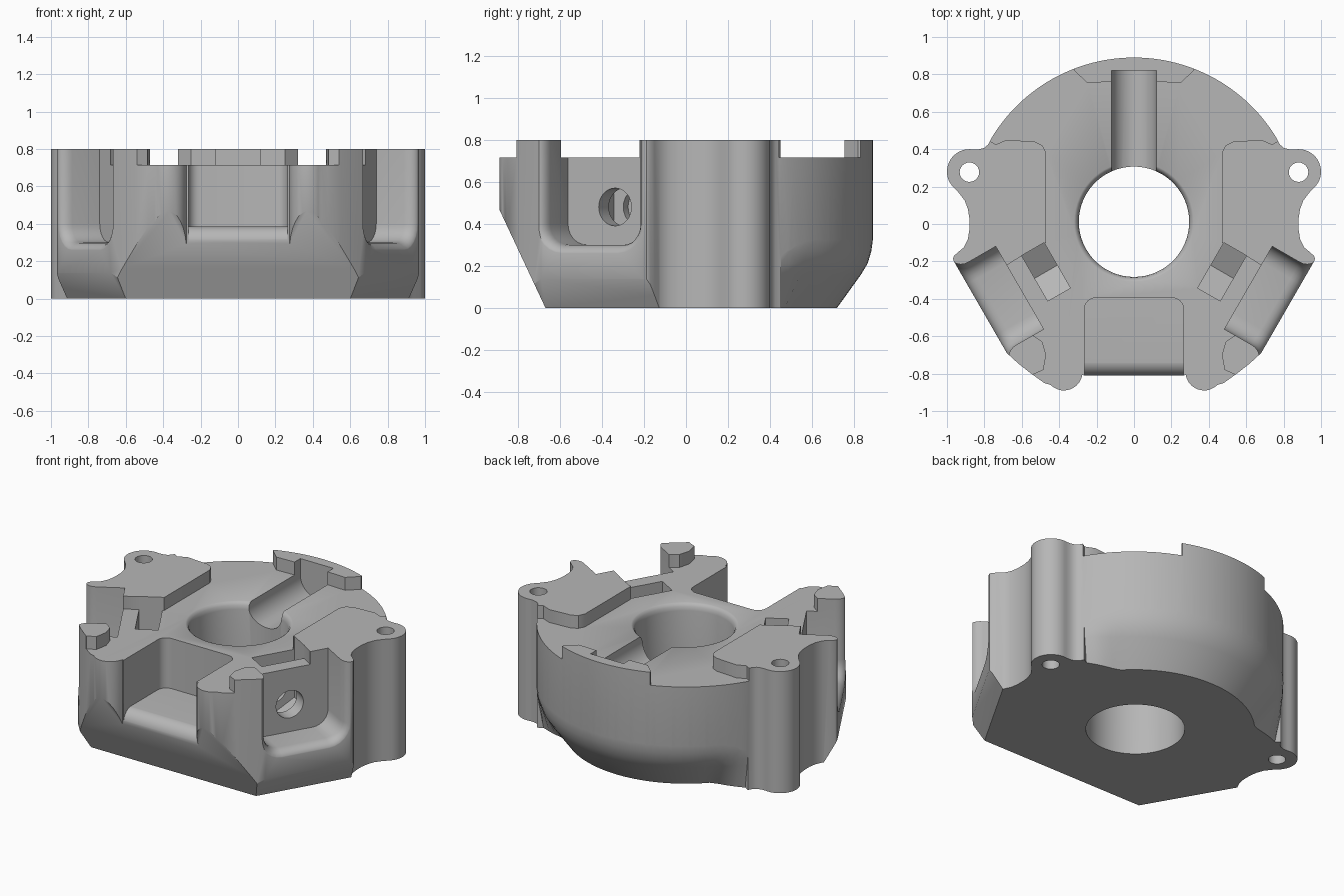
import bpy, bmesh
from math import sin, cos, radians, pi
from mathutils import Vector

cube = bpy.data.objects.get("Cube")
if cube:
    bpy.data.objects.remove(cube, do_unlink=True)

grey = bpy.data.materials.new("plain grey")
grey.use_nodes = True
grey.diffuse_color = (0.47, 0.47, 0.47, 1)
grey.node_tree.nodes["Principled BSDF"].inputs["Base Color"].default_value = grey.diffuse_color


def loft(name, loops):
    """Closed solid through a list of equal-length point loops."""
    bm = bmesh.new()
    rings = [[bm.verts.new(p) for p in loop] for loop in loops]
    for a, b in zip(rings, rings[1:]):
        for i in range(len(a)):
            j = (i + 1) % len(a)
            bm.faces.new((a[i], a[j], b[j], b[i]))
    bm.faces.new(rings[0])
    bm.faces.new(rings[-1])
    bmesh.ops.recalc_face_normals(bm, faces=bm.faces)
    mesh = bpy.data.meshes.new(name)
    bm.to_mesh(mesh)
    bm.free()
    obj = bpy.data.objects.new(name, mesh)
    bpy.context.scene.collection.objects.link(obj)
    return obj


def arc(cx, cy, r, start, end, n):
    angles = [radians(start + (end - start) * i / n) for i in range(n + 1)]
    return [(cx + r * cos(a), cy + r * sin(a)) for a in angles]


def mirrored(half):
    return half + [(-x, y) for x, y in reversed(half) if x > 0]


def upright(name, outline, z0, z1):
    return loft(name, [[(x, y, z) for x, y in outline] for z in (z0, z1)])


def sideways(name, profile, half_width):
    return loft(name, [[(x, y, z) for y, z in profile] for x in (-half_width, half_width)])


def slanted(side, n, t, z):
    """Point in the frame of a slanted side face: n outward, t along it."""
    c, s = cos(pi / 6), sin(pi / 6)
    return Vector((side * (c * n + s * t), -s * n + c * t, z))


cutters = []


def cut(obj):
    obj.hide_render = True
    cutters.append(obj)


# Body outline: round back, ears, necks, slanted sides and front lobes
half = arc(0, 0, 0.89, 90, 31, 28)
half += [(0.78, 0.425), (0.80, 0.407), (0.83, 0.399)]
half += arc(0.88, 0.28, 0.12, 100, -38, 16)
half += [(0.935, 0.165), (0.905, 0.125), (0.888, 0.08), (0.88, 0.03), (0.88, -0.03),
         (0.888, -0.08), (0.91, -0.125), (0.94, -0.15), (0.962, -0.17), (0.968, -0.187),
         (0.96, -0.205), (0.68, -0.69), (0.62, -0.745), (0.55, -0.80), (0.48, -0.85)]
half += arc(0.375, -0.79, 0.1, -45, -170, 10) + [(0.265, -0.79)]
half += [(0, -0.81)]
half[-2] = (0.265, -0.81)
body = upright("body", mirrored(half), 0, 0.8)

# Lowered top face, leaving the pads, posts and back tab standing
low = [(0, 0.82), (0.12, 0.82), (0.12, 0.76), (0.25, 0.755), (0.32, 0.82), (0.32, 1.1),
       (0.9, 1.1), (0.9, 0.45), (0.78, 0.45), (0.74, 0.425), (0.68, 0.45), (0.53, 0.44),
       (0.49, 0.42), (0.47, 0.38), (0.47, -0.1), (0.60, -0.17), (0.68, -0.22), (0.70, -0.26),
       (0.56, -0.57), (0.54, -0.595), (0.49, -0.63), (0.47, -0.70), (0.485, -0.78),
       (0.54, -0.805), (0.6, -1.1), (0, -1.1)]
cut(upright("low_top_cutter", mirrored(low), 0.715, 1))

# Sloped underside at the front
cut(sideways("front_slope_cutter", [(-0.623, -0.1), (-0.951, 0.6), (-1.3, 0.6), (-1.3, -0.1)], 1.2))

# Rounded cone under the back, fading out at the ears
loops = []
for i in range(37):
    deg = 30.5 + 119 * i / 36
    fade = min(1, 0.25 + min(deg - 30.5, 149.5 - deg) / 16)
    a = radians(deg)
    profile = [(0.65, -0.1), (0.72, 0), (0.835, 0.16), (0.865, 0.21), (0.883, 0.27), (0.895, 0.36)]
    profile = [(0.895 - (0.895 - r) * fade, z) for r, z in profile] + [(1.2, 0.36), (1.2, -0.1)]
    loops.append([(r * cos(a), r * sin(a), z) for r, z in profile])
cut(loft("back_cone_cutter", loops))

# Centre bore with a softened rim
rim = [(-0.1, 0.295), (0.67, 0.295), (0.695, 0.3), (0.71, 0.311), (0.718, 0.326), (1, 0.326)]
cut(loft("bore_cutter", [[(x, y, z) for x, y in arc(0, 0.012, r, 0, 354, 59)] for z, r in rim]))

# Rounded groove from the bore to the back
groove = [(0.12, 0.9)] + arc(0, 0.69, 0.12, 0, -180, 16) + [(-0.12, 0.9)]
cut(loft("groove_cutter", [[(x, y, z) for x, z in groove] for y in (0.1, 0.82)]))

# Front pocket and its rounded lip
pocket = [(0, -0.395)] + arc(0.205, -0.455, 0.06, 90, 0, 6) + [(0.265, -1.1), (0, -1.1)]
cut(upright("pocket_cutter", mirrored(pocket), 0.385, 1))
lip = arc(-0.73, 0.305, 0.081, 90, 180, 8) + [(-0.82, 0.2), (-1.1, 0.2), (-1.1, 0.6), (-0.73, 0.6)]
cut(sideways("lip_cutter", lip, 0.265))


def slot_shape(grow):
    r, lo, hi, floor = 0.1 + grow, -0.245 - grow, 0.266 + grow, 0.3 - grow
    return ([(lo, 1)] + arc(lo + r, floor + r, r, 180, 270, 6)
            + arc(hi - r, floor + r, r, 270, 360, 6) + [(hi, 1)])


for side in (1, -1):
    tag = "left" if side > 0 else "right"
    # Chamfer under the slanted side
    wedge = [(0.798, -0.1), (1.026, 0.3), (1.4, 0.3), (1.4, -0.1)]
    cut(loft(tag + "_chamfer_cutter", [[slanted(side, n, t, z) for n, z in wedge] for t in (-0.7, 0.5)]))
    # Side slot with rounded outer edge
    steps = [(0.70, 0)]
    steps += [(0.87 + 0.066 * sin(k * pi / 10), 0.05 * (1 - cos(k * pi / 10))) for k in range(6)]
    steps += [(1.2, 0.05)]
    cut(loft(tag + "_slot_cutter", [[slanted(side, n, t, z) for t, z in slot_shape(g)] for n, g in steps]))
    # Nut trap with a pointed floor
    trap = [(-0.126, 1), (-0.126, 0.40), (0.014, 0.32), (0.154, 0.40), (0.154, 1)]
    cut(loft(tag + "_trap_cutter", [[slanted(side, n, t, z) for t, z in trap] for n in (0.466, 0.605)]))
    # Bolt hole through the slot wall
    ring = arc(0.014, 0.48, 0.09, 0, 348.75, 31)
    cut(loft(tag + "_bolt_cutter", [[slanted(side, n, t, z) for t, z in ring] for n in (0.42, 1.2)]))
    # Mounting hole in the ear
    cut(upright(tag + "_ear_hole_cutter", arc(side * 0.88, 0.277, 0.052, 0, 345, 23), -0.1, 1))

# Apply every cut, then discard the cutters
for c in cutters:
    mod = body.modifiers.new(c.name, "BOOLEAN")
    mod.operation = "DIFFERENCE"
    mod.solver = "EXACT"
    mod.object = c
bpy.context.view_layer.update()
shaped = bpy.data.meshes.new_from_object(body.evaluated_get(bpy.context.evaluated_depsgraph_get()))
body.modifiers.clear()
body.data = shaped
for c in cutters:
    bpy.data.objects.remove(c, do_unlink=True)

shaped.materials.clear()
shaped.materials.append(grey)
for o in bpy.context.selected_objects:
    o.select_set(False)
body.select_set(True)
bpy.context.view_layer.objects.active = body
bpy.ops.object.shade_smooth_by_angle(angle=radians(32))
